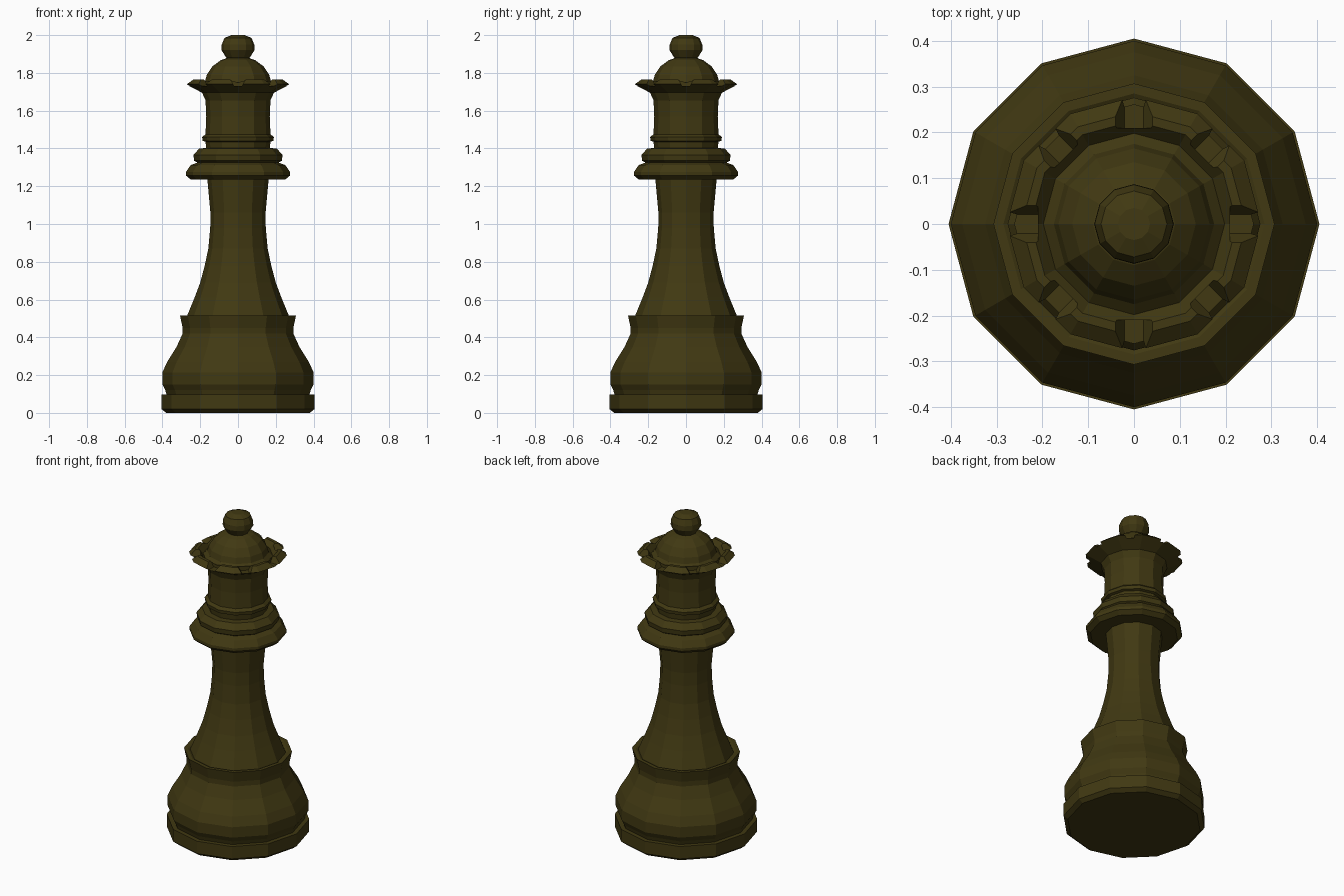
import bpy, bmesh, math
from mathutils import Matrix, Vector

if "Cube" in bpy.data.objects:
    bpy.data.objects.remove(bpy.data.objects["Cube"])

SIDES = 12

wood = bpy.data.materials.new("dark olive wood")
wood.diffuse_color = (0.052, 0.040, 0.006, 1)
wood.use_nodes = True
wood.node_tree.nodes["Principled BSDF"].inputs["Base Color"].default_value = wood.diffuse_color


def lathe(name, profile, bottom=False, top=False):
    """Turn a (radius, height) profile into a faceted ring stack."""
    bm = bmesh.new()
    rings = []
    for r, z in profile:
        rings.append([bm.verts.new((r * math.cos(2 * math.pi * i / SIDES),
                                    r * math.sin(2 * math.pi * i / SIDES), z))
                      for i in range(SIDES)])
    for a, b in zip(rings, rings[1:]):
        for i in range(SIDES):
            j = (i + 1) % SIDES
            bm.faces.new((a[i], a[j], b[j], b[i]))
    if bottom:
        bm.faces.new(rings[0][::-1])
    if top:
        bm.faces.new(rings[-1])
    me = bpy.data.meshes.new(name)
    bm.to_mesh(me)
    bm.free()
    me.materials.append(wood)
    ob = bpy.data.objects.new(name, me)
    bpy.context.collection.objects.link(ob)
    return ob


# Foot disc and bulging base with a ledge on top
lathe("base", [(0.38, 0), (0.405, 0.02), (0.405, 0.097), (0.378, 0.097),
               (0.385, 0.12), (0.40, 0.15), (0.40, 0.215), (0.375, 0.27),
               (0.325, 0.35), (0.293, 0.42), (0.293, 0.45), (0.307, 0.515),
               (0.285, 0.515), (0.272, 0.508)], bottom=True)

# Tapering stem
lathe("stem", [(0.272, 0.508), (0.23, 0.61), (0.20, 0.69), (0.176, 0.78),
               (0.157, 0.87), (0.147, 0.98), (0.146, 1.06), (0.162, 1.235)])

# Two stacked collars
lathe("collars", [(0.162, 1.235), (0.25, 1.235), (0.276, 1.257), (0.276, 1.275),
                  (0.25, 1.312), (0.215, 1.325), (0.232, 1.335), (0.236, 1.365),
                  (0.205, 1.40), (0.168, 1.402)])

# Neck, flared crown rim and dome in one closed body
crown = lathe("crown", [(0.168, 1.402), (0.172, 1.435), (0.187, 1.44),
                        (0.190, 1.46), (0.172, 1.475), (0.168, 1.57),
                        (0.172, 1.655), (0.19, 1.695), (0.278, 1.74),
                        (0.245, 1.766), (0.225, 1.766), (0.198, 1.735),
                        (0.175, 1.755), (0.165, 1.79), (0.135, 1.835),
                        (0.09, 1.868), (0.055, 1.88)], bottom=True, top=True)

# Ball finial
lathe("finial", [(0.055, 1.875), (0.065, 1.885), (0.087, 1.92), (0.086, 1.95),
                 (0.072, 1.985), (0.035, 2.0)], bottom=True, top=True)

# Eight radial notches cut into the crown rim
bm = bmesh.new()
for k in range(8):
    m = (Matrix.Rotation(k * math.pi / 4, 4, 'Z')
         @ Matrix.Translation((0.27, 0, 1.768))
         @ Matrix.Rotation(math.pi / 2, 4, 'Y'))
    bmesh.ops.create_cone(bm, cap_ends=True, segments=6, radius1=0.042,
                          radius2=0.042, depth=0.12, matrix=m)
me = bpy.data.meshes.new("notch_cutter")
bm.to_mesh(me)
bm.free()
me.materials.append(wood)
cutter = bpy.data.objects.new("notch_cutter", me)
bpy.context.collection.objects.link(cutter)
cutter.hide_render = True
cutter.hide_viewport = True

cut = crown.modifiers.new("notches", 'BOOLEAN')
cut.operation = 'DIFFERENCE'
cut.solver = 'EXACT'
cut.object = cutter
